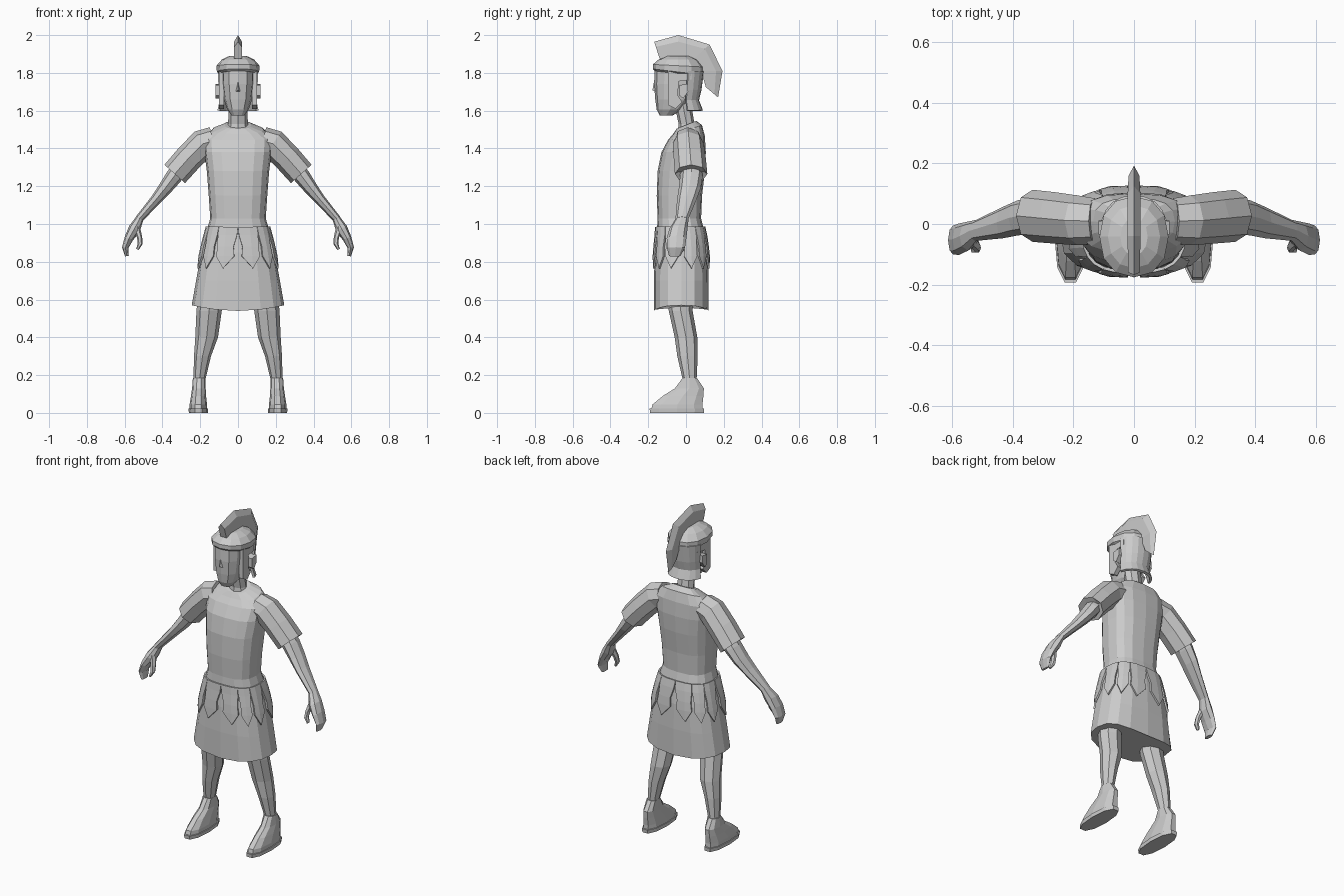
import bpy, bmesh, math
from mathutils import Vector

if "Cube" in bpy.data.objects:
    bpy.data.objects.remove(bpy.data.objects["Cube"])

grey = bpy.data.materials.new("plain_grey")
grey.diffuse_color = (0.6, 0.6, 0.6, 1)
grey.use_nodes = True
grey.node_tree.nodes["Principled BSDF"].inputs["Base Color"].default_value = grey.diffuse_color


def finish(name, bm, mirror=False, thick=0):
    bmesh.ops.recalc_face_normals(bm, faces=bm.faces)
    me = bpy.data.meshes.new(name)
    bm.to_mesh(me)
    bm.free()
    me.materials.append(grey)
    ob = bpy.data.objects.new(name, me)
    bpy.context.collection.objects.link(ob)
    if thick:
        m = ob.modifiers.new("thickness", 'SOLIDIFY')
        m.thickness, m.offset = thick, 0
    if mirror:
        ob.modifiers.new("mirror", 'MIRROR')
    return ob


def skin(rings, closed=True, caps=True):
    """Join successive rings of points with quads."""
    bm = bmesh.new()
    vs = [[bm.verts.new(p) for p in r] for r in rings]
    n = len(vs[0])
    for a, b in zip(vs, vs[1:]):
        for i in range(n if closed else n - 1):
            j = (i + 1) % n
            bm.faces.new((a[i], a[j], b[j], b[i]))
    if caps:
        bm.faces.new(vs[0])
        bm.faces.new(vs[-1])
    return bm


def unit(t, power):
    c, s = math.cos(t), math.sin(t)
    e = 2 / power
    return math.copysign(abs(c) ** e, c), math.copysign(abs(s) ** e, s)


def loft(name, stations, n=8, power=2.0, flat=True, mirror=False, caps=True, turn=0.0):
    """Stations are (x, y, z, half width, half depth[, tilt])."""
    rings = []
    for k, s in enumerate(stations):
        u = Vector((1, 0, 0))
        if not flat:
            a = stations[max(k - 1, 0)]
            b = stations[min(k + 1, len(stations) - 1)]
            u = (Vector(b[:3]) - Vector(a[:3])).cross(Vector((0, 1, 0))).normalized()
        tilt = s[5] if len(s) > 5 else 0
        ring = []
        for i in range(n):
            c, d = unit(2 * math.pi * (i + turn) / n, power)
            p = Vector(s[:3]) + u * (c * s[3]) + Vector((0, d * s[4], 0))
            p.z += tilt * d * s[4]
            ring.append(p)
        rings.append(ring)
    return finish(name, skin(rings, caps=caps), mirror)


def prism(name, pts, x0, x1, mirror=True):
    bm = skin([[(x, y, z) for y, z in pts] for x in (x0, x1)])
    return finish(name, bm, mirror)


# Tunic: (z, half width, front y, back y, tilt)
tunic = [(0.54, .245, -.17, .12, 0), (0.70, .222, -.17, .12, 0),
         (0.85, .195, -.165, .115, 0), (0.95, .170, -.155, .10, 0),
         (1.03, .147, -.15, .08, 0), (1.15, .155, -.155, .085, 0),
         (1.28, .165, -.15, .10, 0), (1.38, .178, -.13, .105, 0),
         (1.455, .182, -.095, .10, .1), (1.50, .135, -.068, .085, .3),
         (1.525, .07, -.05, .055, .4)]
body = loft("tunic", [(0, (f + b) / 2, z, w, (b - f) / 2, t) for z, w, f, b, t in tunic],
            n=16, power=2.7)
for v in body.data.vertices:  # hem rises at the sides
    if v.co.z < 0.56:
        v.co.z += 0.03 * (v.co.x / 0.245) ** 2


def on_tunic(t, z, off):
    for a, b in zip(tunic, tunic[1:]):
        if a[0] <= z <= b[0]:
            k = (z - a[0]) / (b[0] - a[0])
            w, f, r = (a[i] + (b[i] - a[i]) * k for i in (1, 2, 3))
            c, s = unit(t, 2.7)
            return (c * (w + off), (f + r) / 2 + s * ((r - f) / 2 + off), z)


# Pointed strips hanging from the waist
bm = bmesh.new()
count = 12
for k in range(count):
    mid = 2 * math.pi * (k + 0.5) / count
    half = math.pi / count
    rows = []
    for z, wide in ((.985, 1.0), (.94, .97), (.88, .78), (.83, .84)):
        rows.append([bm.verts.new(on_tunic(mid + q * half * wide, z, .006)) for q in (-1, 0, 1)])
    tip = bm.verts.new(on_tunic(mid, .765, .006))
    for a, b in zip(rows, rows[1:]):
        for i in (0, 1):
            bm.faces.new((a[i], a[i + 1], b[i + 1], b[i]))
    for i in (0, 1):
        bm.faces.new((rows[-1][i], rows[-1][i + 1], tip))
finish("waist_strips", bm, thick=0.01)

# Sleeves and arms
loft("sleeves", [(.13, .01, 1.44, .075, .075), (.185, .012, 1.425, .078, .082),
                 (.26, .02, 1.35, .075, .085), (.335, .027, 1.265, .073, .086),
                 (.325, .027, 1.277, .055, .068)], flat=False, mirror=True)
loft("arms", [(.29, .03, 1.315, .045, .055), (.34, .028, 1.25, .044, .06),
              (.385, .02, 1.19, .037, .058), (.432, .005, 1.132, .029, .052),
              (.525, -.022, 1.025, .021, .034)], flat=False, mirror=True)
loft("hands", [(.52, -.02, 1.03, .021, .034), (.548, -.04, .975, .032, .048),
               (.577, -.05, .925, .024, .052), (.597, -.053, .875, .017, .048),
               (.588, -.06, .83, .01, .03)], flat=False, mirror=True)
loft("thumbs", [(.538, -.05, .985, .018, .025), (.521, -.07, .93, .014, .019),
                (.518, -.08, .895, .013, .016), (.533, -.085, .865, .007, .01)],
     n=6, flat=False, mirror=True)

# Legs and shoes
loft("legs", [(.145, -.03, .62, .066, .07), (.153, -.028, .54, .067, .063),
              (.166, 0, .40, .06, .06), (.188, .008, .30, .045, .054),
              (.205, .02, .17, .031, .036)], mirror=True)
loft("shoes", [(.21, -.048, .018, .047, .142), (.21, -.045, .045, .046, .138),
               (.209, -.015, .09, .04, .112), (.207, .018, .13, .036, .08),
               (.205, .02, .185, .034, .04)], n=10, power=2.3, mirror=True)
loft("soles", [(.21, -.048, 0, .05, .149), (.21, -.048, .022, .052, .151)],
     n=10, power=2.3, mirror=True)

# Neck, head and face
loft("neck", [(0, .005, 1.48, .062, .05), (0, .003, 1.53, .052, .042),
              (0, -.02, 1.65, .05, .045)])
loft("head", [(0, -.105, 1.575, .034, .034), (0, -.085, 1.605, .056, .07),
              (0, -.063, 1.66, .075, .10), (0, -.052, 1.74, .085, .117),
              (0, -.045, 1.84, .088, .12)], n=12, power=2.3)
bm = bmesh.new()
nose = [bm.verts.new(p) for p in ((0, -.168, 1.76), (-.014, -.160, 1.70),
                                  (.014, -.160, 1.70), (0, -.178, 1.708))]
for a, b, c in ((0, 1, 3), (0, 3, 2), (1, 2, 3), (0, 2, 1)):
    bm.faces.new((nose[a], nose[b], nose[c]))
finish("nose", bm)
prism("ears", [(-.035, 1.735), (.01, 1.742), (.012, 1.70), (-.015, 1.665), (-.035, 1.68)],
      .08, .118)

# Helmet dome with its thick rim
loft("helmet_dome", [(0, -.042, 1.795, .098, .124, -.12), (0, -.042, 1.805, .112, .134, -.12),
                     (0, -.042, 1.838, .114, .134, -.05), (0, -.042, 1.87, .086, .104),
                     (0, -.042, 1.89, .045, .06)], n=12, power=2.2)

# Helmet neck guard, an open shell round the back
rows = []
for z, a, back in ((1.81, .107, .088), (1.71, .101, .075), (1.655, .096, .062), (1.60, .108, .083)):
    row = []
    for i in range(9):
        c, s = unit(math.radians(20 + 140 * i / 8), 2.3)
        row.append((c * a, -.042 + s * (back + .042), z))
    rows.append(row)
finish("neck_guard", skin(rows, closed=False, caps=False), thick=0.014)

# Cheek guards
prism("cheek_guards", [(-.095, 1.81), (.03, 1.81), (.03, 1.765), (-.04, 1.755), (-.042, 1.68),
                       (-.02, 1.645), (-.055, 1.61), (-.095, 1.63)], .074, .1)

# Crest: ridged section swept from brow to nape
crest = [(-.14, 1.875, -.168, 1.965), (-.04, 1.885, -.04, 2.0), (.04, 1.875, .125, 1.95),
         (.08, 1.81, .193, 1.81), (.105, 1.725, .17, 1.67)]
rings = []
for (y0, z0, y1, z1), w in zip(crest, (.02, .021, .021, .018, .008)):
    ym, zm = y0 + (y1 - y0) * .7, z0 + (z1 - z0) * .7
    rings.append([(-w, y0, z0), (-w, ym, zm), (0, y1, z1), (w, ym, zm), (w, y0, z0)])
finish("crest", skin(rings))
